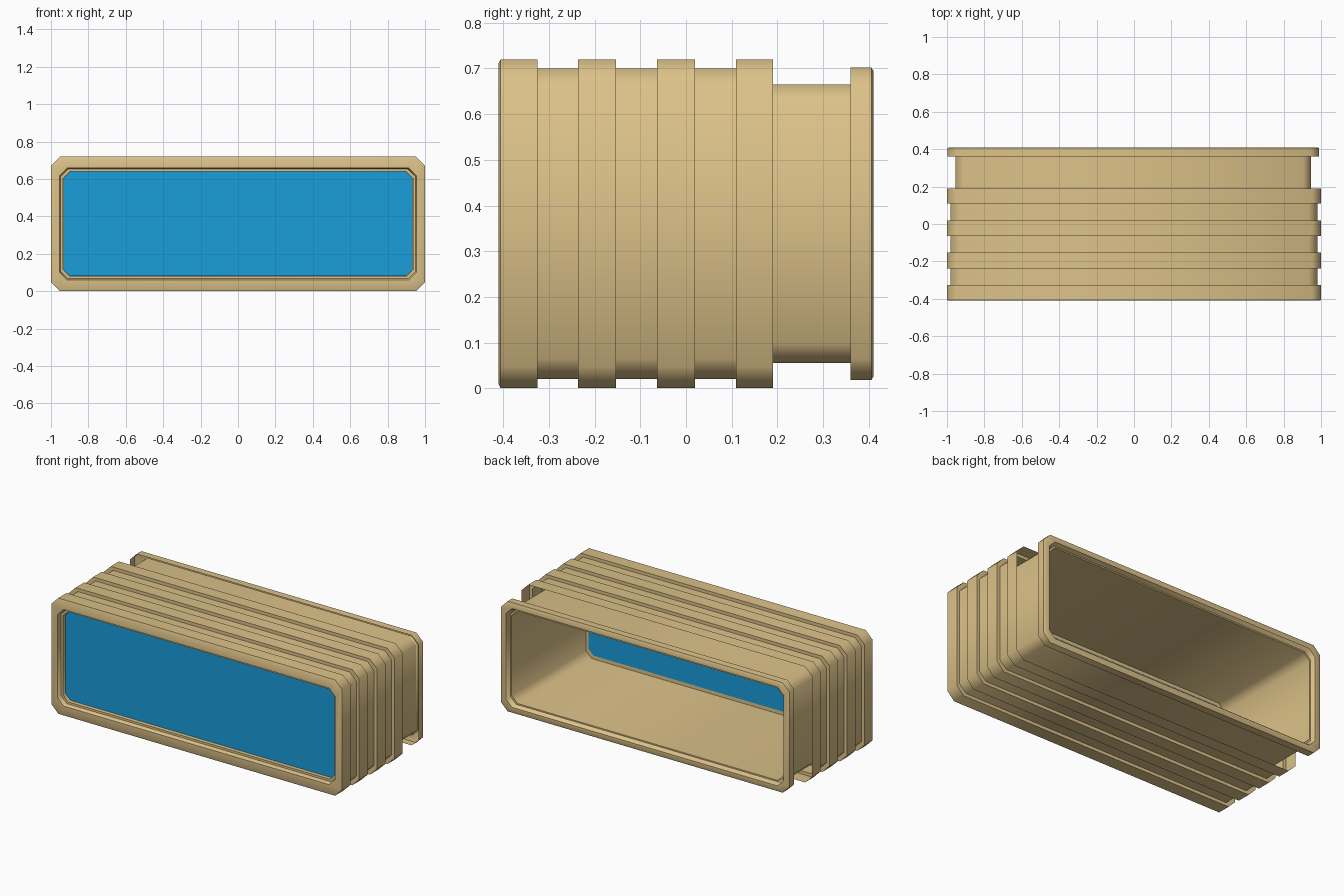
import bpy, bmesh, math

if "Cube" in bpy.data.objects:
    bpy.data.objects.remove(bpy.data.objects["Cube"])

MID_Z = 0.36


def material(name, color):
    m = bpy.data.materials.new(name)
    m.diffuse_color = (*color, 1)
    m.use_nodes = True
    m.node_tree.nodes["Principled BSDF"].inputs["Base Color"].default_value = m.diffuse_color
    return m


TAN = material("tan", (0.72, 0.54, 0.25))
BLUE = material("blue", (0.01, 0.34, 0.71))


def ring(bm, y, hx, hz, c, dx):
    # chamfered rectangle facing along y
    quarter = [(hx, hz - c), (hx - c, hz)]
    pts = quarter + [(-x, z) for x, z in quarter[::-1]]
    pts += [(-x, -z) for x, z in pts]
    return [bm.verts.new((x + dx, y, MID_Z + z)) for x, z in pts]


def loft(name, profile, mat, dx=0.0, cap=False):
    # profile rows: y, half width, half height, corner chamfer
    bm = bmesh.new()
    rings = [ring(bm, *row, dx) for row in profile]
    for a, b in zip(rings, rings[1:]):
        for i in range(8):
            j = (i + 1) % 8
            bm.faces.new((a[i], a[j], b[j], b[i]))
    if cap:
        for r in (rings[0], rings[-1]):
            bm.faces.new(r)
        bmesh.ops.recalc_face_normals(bm, faces=bm.faces)
    me = bpy.data.meshes.new(name)
    bm.to_mesh(me)
    bm.free()
    ob = bpy.data.objects.new(name, me)
    bpy.context.collection.objects.link(ob)
    me.materials.append(mat)
    bpy.context.view_layer.objects.active = ob
    ob.select_set(True)
    bpy.ops.object.shade_smooth_by_angle(angle=math.radians(50))
    ob.select_set(False)
    return ob


# ribbed outer sleeve: front bezel, then four raised ribs, open at the rear
sleeve = [(-0.36, 0.935, 0.28, 0.035), (-0.385, 0.935, 0.28, 0.035),
          (-0.385, 0.948, 0.293, 0.04), (-0.41, 0.955, 0.30, 0.042),
          (-0.41, 0.992, 0.352, 0.047)]
ribs = [(-0.406, -0.325), (-0.237, -0.153), (-0.064, 0.02), (0.109, 0.19)]
for n, (y0, y1) in enumerate(ribs):
    if n:
        sleeve.append((y0, 0.98, 0.34, 0.045))
    sleeve += [(y0, 1.0, 0.36, 0.048), (y1, 1.0, 0.36, 0.048)]
    if n < 3:
        sleeve.append((y1, 0.98, 0.34, 0.045))
loft("ribbed_sleeve", sleeve, TAN)

# inner tube: neck outside, tunnel inside, lip around the screen
tube = [(-0.345, 0.917, 0.265, 0.035), (-0.345, 0.935, 0.287, 0.04),
        (0.385, 0.935, 0.287, 0.04), (0.385, 0.943, 0.295, 0.04),
        (0.405, 0.95, 0.305, 0.042), (-0.345, 0.95, 0.305, 0.042),
        (-0.345, 0.917, 0.265, 0.035)]
loft("inner_tube", tube, TAN, -0.004)

# rear flange, hollow toward the front
flange = [(0.36, 0.993, 0.342, 0.047), (0.406, 0.993, 0.342, 0.047),
          (0.41, 0.986, 0.335, 0.045), (0.41, 0.955, 0.307, 0.042),
          (0.385, 0.943, 0.295, 0.04)]
loft("rear_flange", flange, TAN, -0.003)

# blue screen closing the front
loft("screen", [(-0.362, 0.934, 0.279, 0.035), (-0.352, 0.934, 0.279, 0.035)],
     BLUE, cap=True)
